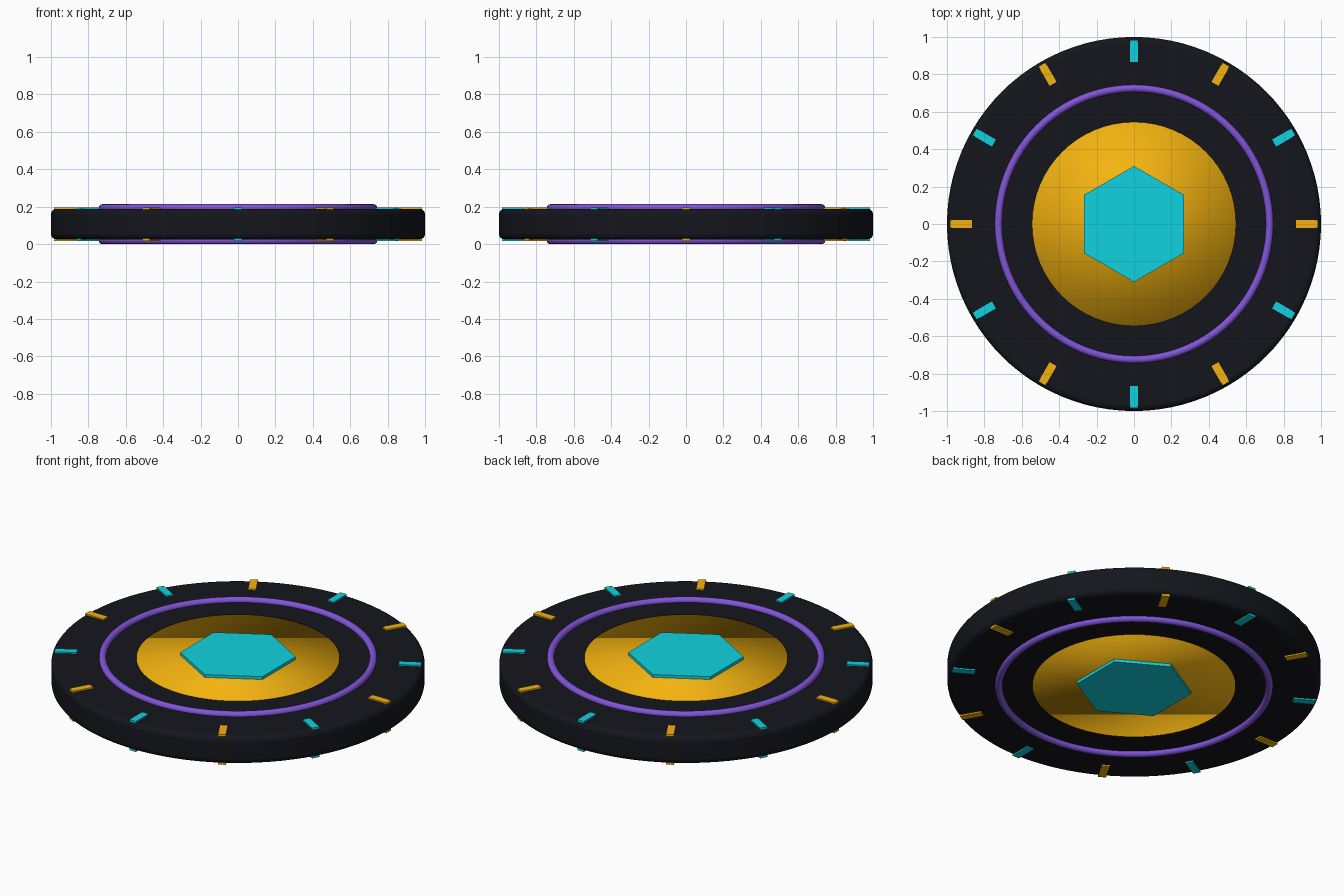
import bpy
from math import cos, sin, pi, radians

if "Cube" in bpy.data.objects:
    bpy.data.objects.remove(bpy.data.objects["Cube"])

MID = 0.107        # height of the mirror plane
HALF = 0.082       # half thickness of the disc


def material(name, rgb):
    m = bpy.data.materials.new(name)
    m.diffuse_color = (*rgb, 1)
    m.use_nodes = True
    m.node_tree.nodes["Principled BSDF"].inputs["Base Color"].default_value = m.diffuse_color
    return m


BLACK = material("black", (0.007, 0.008, 0.012))
GOLD = material("gold", (0.9, 0.45, 0.005))
CYAN = material("cyan", (0.005, 0.65, 0.74))
PURPLE = material("purple", (0.22, 0.09, 0.68))


def finish(name, mat):
    ob = bpy.context.object
    ob.name = name
    ob.data.materials.append(mat)
    return ob


def bevel(ob, width, segments):
    b = ob.modifiers.new("bevel", "BEVEL")
    b.width, b.segments = width, segments
    b.limit_method = "ANGLE"
    b.angle_limit = radians(40)


# Dark body with rounded rim
bpy.ops.mesh.primitive_cylinder_add(vertices=96, radius=1, depth=2 * HALF, location=(0, 0, MID))
body = finish("disc_body", BLACK)
bevel(body, 0.03, 4)
bpy.ops.object.shade_smooth_by_angle(angle=radians(35))

# Gold core, just proud of both faces, softly shaded across its caps
bpy.ops.mesh.primitive_cylinder_add(vertices=64, radius=0.545, depth=2 * HALF + 0.01, location=(0, 0, MID))
finish("gold_core", GOLD)
bpy.ops.object.shade_smooth()

# Details repeated on the top and bottom faces
for side, label in ((1, "top"), (-1, "bottom")):
    face = MID + side * HALF

    # Raised ring
    bpy.ops.mesh.primitive_torus_add(major_radius=0.725, minor_radius=0.02, major_segments=96,
                                     minor_segments=12, location=(0, 0, MID + side * 0.087))
    finish(f"{label}_ring", PURPLE)
    bpy.ops.object.shade_smooth()

    # Hexagonal centre plate
    bpy.ops.mesh.primitive_cylinder_add(vertices=6, radius=0.31, depth=0.03,
                                        location=(0, 0, face + side * 0.007))
    finish(f"{label}_hexagon", CYAN)

    # Twelve rim markers, alternating colours
    for i in range(12):
        a = i * pi / 6
        bpy.ops.mesh.primitive_cube_add(size=1, location=(0.925 * cos(a), 0.925 * sin(a), face),
                                        rotation=(0, 0, a))
        mark = finish(f"{label}_marker_{i + 1}", CYAN if i % 2 else GOLD)
        mark.scale = (0.12, 0.043, 0.016)
